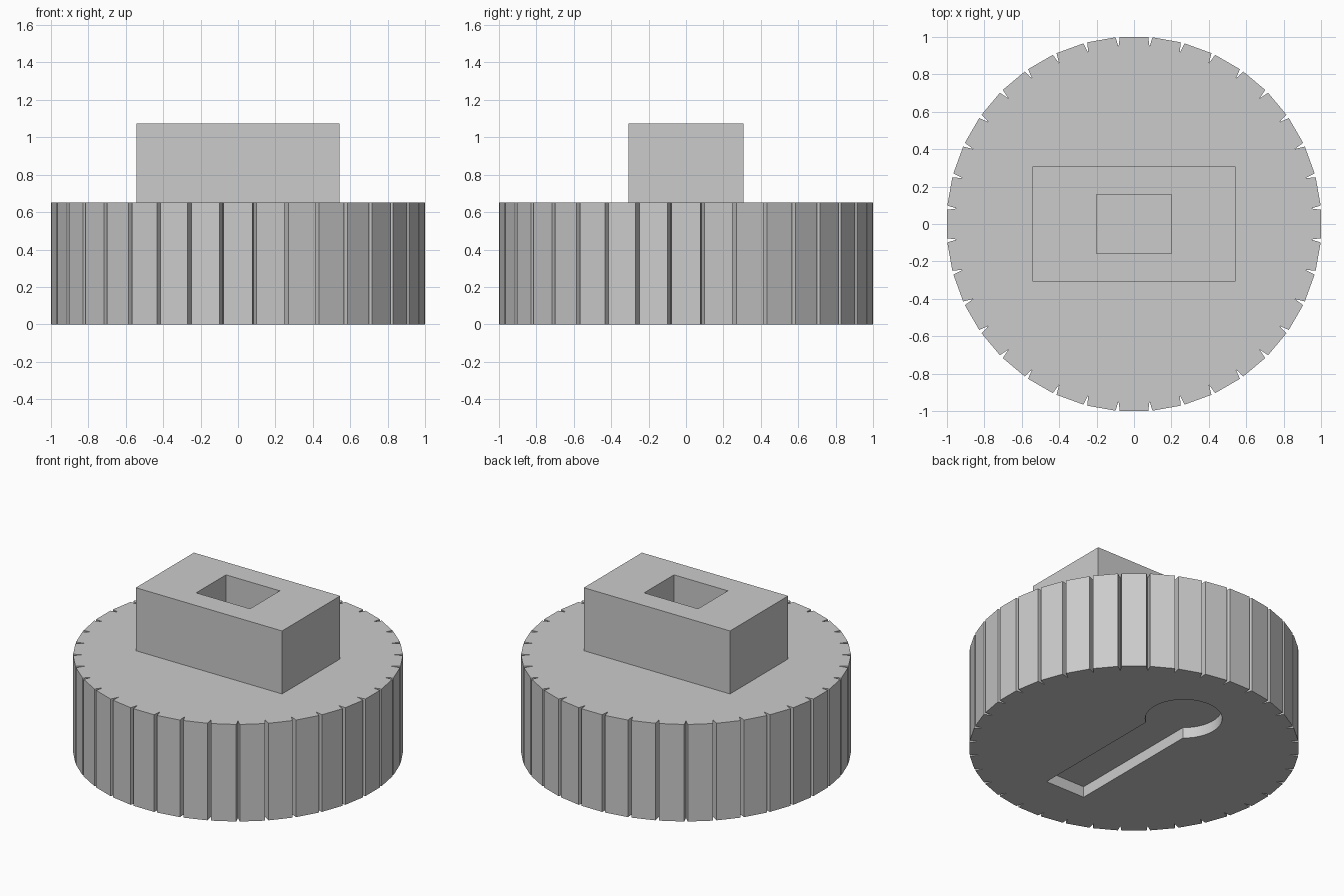
import bpy
import bmesh
from math import sin, cos, tan, asin, pi, radians

if "Cube" in bpy.data.objects:
    bpy.data.objects.remove(bpy.data.objects["Cube"], do_unlink=True)

grey = bpy.data.materials.new("plain_grey")
grey.use_nodes = True
colour = (0.6, 0.6, 0.6, 1)
grey.diffuse_color = colour
grey.node_tree.nodes["Principled BSDF"].inputs["Base Color"].default_value = colour


def prism(name, outline, z0, z1):
    """Extrude a counter-clockwise outline from z0 to z1."""
    bm = bmesh.new()
    base = bm.faces.new([bm.verts.new((x, y, z0)) for x, y in outline])
    top = bmesh.ops.extrude_face_region(bm, geom=[base])["geom"]
    verts = [v for v in top if isinstance(v, bmesh.types.BMVert)]
    bmesh.ops.translate(bm, verts=verts, vec=(0, 0, z1 - z0))
    bmesh.ops.recalc_face_normals(bm, faces=bm.faces)
    mesh = bpy.data.meshes.new(name)
    bm.to_mesh(mesh)
    bm.free()
    mesh.materials.append(grey)
    obj = bpy.data.objects.new(name, mesh)
    bpy.context.collection.objects.link(obj)
    return obj


def rect(hx, hy):
    return [(-hx, -hy), (hx, -hy), (hx, hy), (-hx, hy)]


def combine(target, other, operation):
    """Apply a boolean and remove the helper."""
    mod = target.modifiers.new(operation.title(), 'BOOLEAN')
    mod.operation = operation
    mod.solver = 'EXACT'
    mod.object = other
    other.hide_render = True
    bpy.context.view_layer.objects.active = target
    bpy.ops.object.modifier_apply(modifier=mod.name)
    bpy.data.objects.remove(other, do_unlink=True)


# Flat-sided round body with a V groove at every corner
SIDES = 36
half = pi / SIDES
lip = tan(half) - 0.011
outline = []
for k in range(SIDES):
    a = 2 * half * k
    for s in (-lip, lip):
        outline.append((cos(a) - s * sin(a), sin(a) + s * cos(a)))
    outline.append((0.949 * cos(a + half), 0.949 * sin(a + half)))
knob = prism("grooved_knob", outline, 0, 0.652)

# Rectangular block on top with a rectangular socket
combine(knob, prism("top_block", rect(0.543, 0.308), 0.5, 1.075), 'UNION')
combine(knob, prism("socket_cutter", rect(0.2, 0.158), 0.66, 1.2), 'DIFFERENCE')

# Shallow keyhole recess underneath
radius, slot, centre = 0.234, 0.147, 0.47
start = -pi / 2 + asin(slot / radius)
sweep = 2 * pi - 2 * asin(slot / radius)
STEPS = 48
keyhole = [(-slot, -0.652), (slot, -0.652)]
for i in range(STEPS + 1):
    a = start + sweep * i / STEPS
    keyhole.append((radius * cos(a), centre + radius * sin(a)))
combine(knob, prism("keyhole_cutter", keyhole, -0.1, 0.073), 'DIFFERENCE')

# Smooth only the keyhole's curved wall; the facets stay flat
bpy.ops.object.select_all(action='DESELECT')
knob.select_set(True)
bpy.context.view_layer.objects.active = knob
bpy.ops.object.shade_smooth_by_angle(angle=radians(9))
